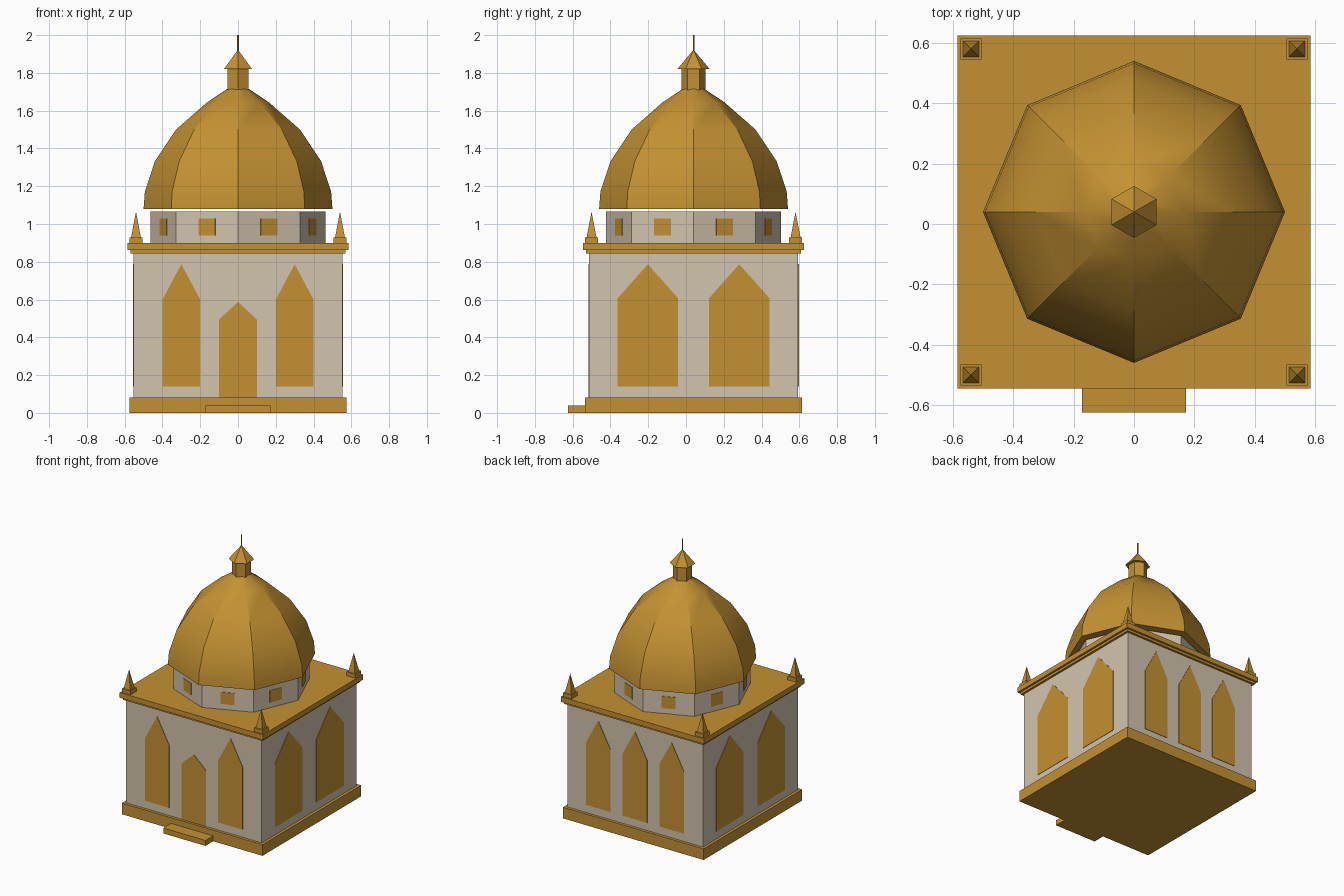
import bpy, bmesh
from math import pi, sin, cos, radians
from mathutils import Matrix, Vector

cube = bpy.data.objects.get("Cube")
if cube:
    bpy.data.objects.remove(cube, do_unlink=True)


def material(name, rgb):
    m = bpy.data.materials.new(name)
    m.use_nodes = True
    m.diffuse_color = (*rgb, 1)
    m.node_tree.nodes["Principled BSDF"].inputs["Base Color"].default_value = (*rgb, 1)
    return m


GOLD = material("ochre gold", (0.55, 0.285, 0.032))
STONE = material("pale stone", (0.65, 0.55, 0.42))
CY = 0.04  # centre of the building along y


def finish(name, bm, mat):
    bmesh.ops.recalc_face_normals(bm, faces=bm.faces)
    mesh = bpy.data.meshes.new(name)
    bm.to_mesh(mesh)
    bm.free()
    mesh.materials.append(mat)
    ob = bpy.data.objects.new(name, mesh)
    bpy.context.collection.objects.link(ob)
    return ob


def box(name, x, y, z, mat):
    """Box from (low, high) ranges on each axis."""
    bm = bmesh.new()
    size = Matrix.Diagonal((x[1] - x[0], y[1] - y[0], z[1] - z[0], 1))
    mid = Matrix.Translation((sum(x) / 2, sum(y) / 2, sum(z) / 2))
    bmesh.ops.create_cube(bm, size=1, matrix=mid @ size)
    return finish(name, bm, mat)


def square_block(name, half, z, mat):
    return box(name, (-half, half), (CY - half, CY + half), z, mat)


def turned(name, profile, sides, mat, start=0.0, centre=(0, CY)):
    """Faceted solid from (radius, height) pairs, bottom to top."""
    bm = bmesh.new()
    rings = []
    for r, z in profile:
        count = sides if r > 0 else 1
        rings.append([bm.verts.new((centre[0] + r * cos(start + 2 * pi * i / sides),
                                    centre[1] + r * sin(start + 2 * pi * i / sides), z))
                      for i in range(count)])
    for low, high in zip(rings, rings[1:]):
        for i in range(sides):
            j = (i + 1) % sides
            if len(high) == 1:
                bm.faces.new((low[i], low[j], high[0]))
            else:
                bm.faces.new((low[i], low[j], high[j], high[i]))
    for ring in (rings[0], rings[-1]):
        if len(ring) > 1:
            bm.faces.new(ring)
    return finish(name, bm, mat)


def plate(name, outline, distance, angle, mat, thick=0.006):
    """Thin panel facing outward at an angle; outline is (sideways, height)."""
    out = Vector((cos(angle), sin(angle), 0))
    side = Vector((-sin(angle), cos(angle), 0))
    bm = bmesh.new()
    base = Vector((0, CY, 0)) + out * (distance - thick / 2)
    face = bm.faces.new([bm.verts.new(base + side * s + Vector((0, 0, z))) for s, z in outline])
    grown = bmesh.ops.extrude_face_region(bm, geom=[face])["geom"]
    bmesh.ops.translate(bm, vec=out * thick, verts=[v for v in grown if isinstance(v, bmesh.types.BMVert)])
    return finish(name, bm, mat)


def pointed(mid, half, bottom, shoulder, top):
    return [(mid - half, bottom), (mid + half, bottom), (mid + half, shoulder),
            (mid, top), (mid - half, shoulder)]


# Plinth, doorstep, walls and cornice
square_block("plinth", 0.575, (0, 0.082), GOLD)
box("doorstep", (-0.172, 0.172), (-0.625, -0.53), (0, 0.04), GOLD)
WALL = 0.554
square_block("walls", WALL, (0.04, 0.85), STONE)
square_block("cornice_lower", 0.57, (0.845, 0.862), GOLD)
square_block("cornice_upper", 0.585, (0.862, 0.9), GOLD)

# Pointed windows and door
FRONT, BACK = -pi / 2, pi / 2
for mid in (-0.3, 0.3):
    plate("front_window", pointed(mid, 0.1, 0.14, 0.6, 0.787), WALL, FRONT, GOLD)
plate("front_door", pointed(0, 0.1, 0.08, 0.495, 0.587), WALL, FRONT, GOLD)
for mid in (-0.3, 0, 0.3):
    plate("back_window", pointed(mid, 0.1, 0.14, 0.6, 0.787), WALL, BACK, GOLD)
for angle in (0, pi):
    for mid in (-0.242, 0.242):
        plate("side_window", pointed(mid, 0.16, 0.14, 0.607, 0.787), WALL, angle, GOLD)

# Corner finials
for sx in (-1, 1):
    for sy in (-1, 1):
        x, y = sx * 0.54, CY + sy * 0.54
        box("finial_base", (x - 0.035, x + 0.035), (y - 0.035, y + 0.035), (0.9, 0.928), GOLD)
        turned("finial_spike", [(0.038, 0.925), (0, 1.065)], 4, GOLD, pi / 4, (x, y))

# Octagonal drum with small windows
turned("drum", [(0.463, 0.9), (0.463, 1.065)], 8, STONE)
for i in range(8):
    plate("drum_window", [(-0.048, 0.94), (0.048, 0.94), (0.048, 1.028), (-0.048, 1.028)],
          0.463 * cos(pi / 8), pi / 8 + i * pi / 4, GOLD)

# Dome
dome = turned("dome", [(0.5, 1.08), (0.493, 1.172), (0.44, 1.332), (0.328, 1.5),
                       (0.165, 1.643), (0.055, 1.717)], 8, GOLD)
bpy.context.view_layer.objects.active = dome
dome.select_set(True)
bpy.ops.object.shade_smooth_by_angle(angle=radians(30))
dome.select_set(False)

# Lantern, its roof and the spire
turned("lantern", [(0.064, 1.71), (0.064, 1.822)], 6, GOLD, pi / 6)
turned("lantern_roof", [(0.086, 1.82), (0, 1.923)], 6, GOLD, pi / 6)
turned("spire", [(0.004, 1.9), (0.004, 2.0)], 8, GOLD)
